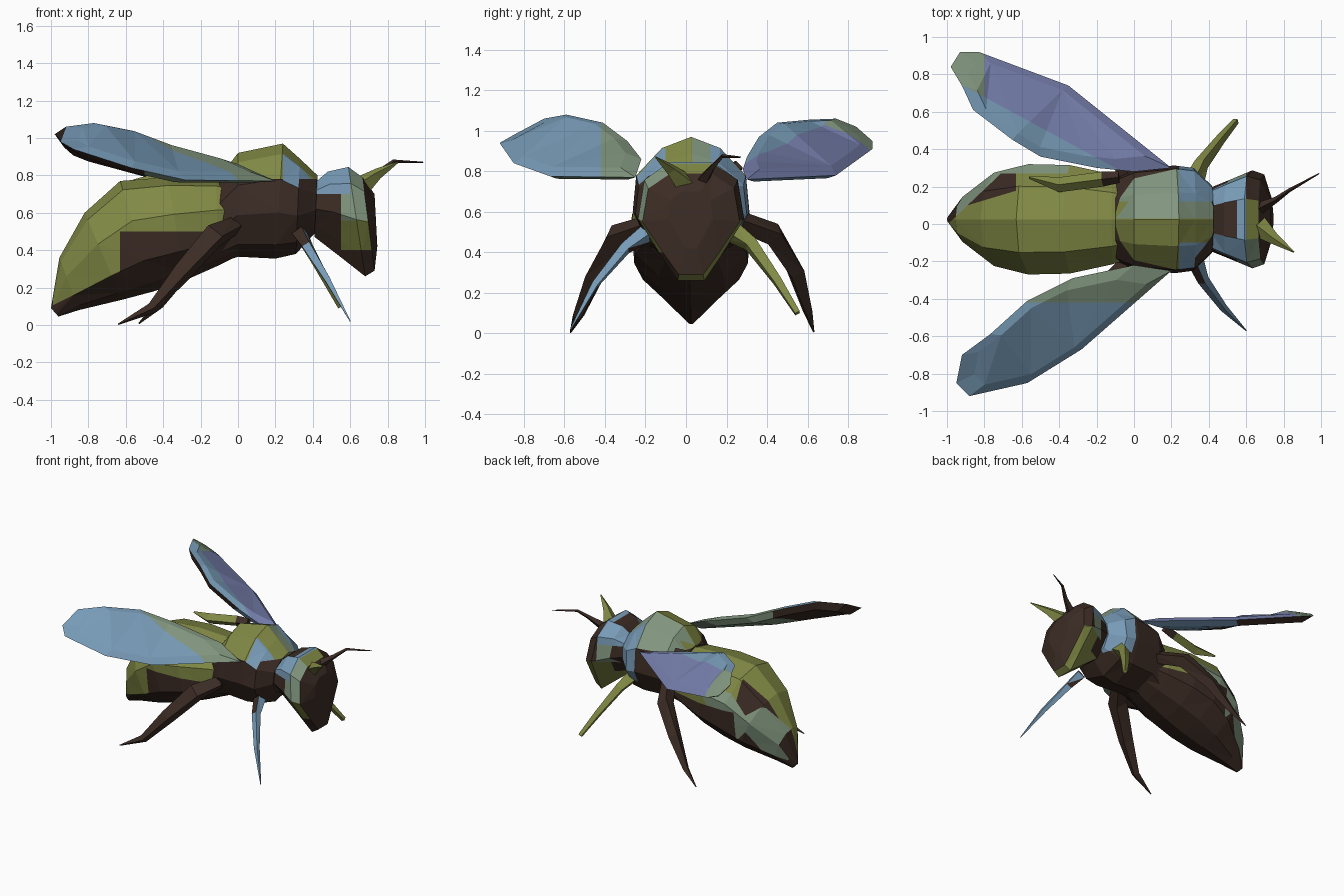
import bpy, bmesh
from mathutils import Vector as V

if "Cube" in bpy.data.objects:
    bpy.data.objects.remove(bpy.data.objects["Cube"])

# Flat colours
def material(name, rgb):
    m = bpy.data.materials.new(name)
    m.diffuse_color = (*rgb, 1)
    m.use_nodes = True
    m.node_tree.nodes["Principled BSDF"].inputs["Base Color"].default_value = m.diffuse_color
    return m

MATS = [material("olive", (0.225, 0.255, 0.06)),
        material("dark brown", (0.045, 0.025, 0.018)),
        material("sky blue", (0.185, 0.325, 0.47)),
        material("grey green", (0.225, 0.31, 0.215)),
        material("lavender", (0.19, 0.22, 0.43))]
OLIVE, BROWN, BLUE, GREEN, LAV = range(5)


def finish(bm, name, colour, cuts=()):
    """Triangulate, cut along the colour borders, colour the faces by rule."""
    bmesh.ops.recalc_face_normals(bm, faces=bm.faces)
    bmesh.ops.triangulate(bm, faces=bm.faces)
    for co, no in cuts:
        bmesh.ops.bisect_plane(bm, geom=bm.verts[:] + bm.edges[:] + bm.faces[:],
                               dist=1e-5, plane_co=co, plane_no=no)
    bm.normal_update()
    for f in bm.faces:
        f.material_index = colour(f.calc_center_median(), f.normal) if callable(colour) else colour
    me = bpy.data.meshes.new(name)
    bm.to_mesh(me)
    bm.free()
    for m in MATS:
        me.materials.append(m)
    ob = bpy.data.objects.new(name, me)
    bpy.context.collection.objects.link(ob)


def loft(rings):
    """Skin a row of equal rings and cap both ends."""
    bm = bmesh.new()
    vs = [[bm.verts.new(p) for p in r] for r in rings]
    n = len(vs[0])
    for a, b in zip(vs, vs[1:]):
        for i in range(n):
            j = (i + 1) % n
            bm.faces.new((a[i], a[j], b[j], b[i]))
    bm.faces.new(vs[0])
    bm.faces.new(vs[-1])
    return bm


def body(stations, profile, yc):
    """Stations: top x, top z, bottom x, bottom z, half width.
    Profile: (share of the way down, share of the half width)."""
    rings = []
    for tx, tz, bx, bz, hw in stations:
        half = [(tx + (bx - tx) * t, hw * w, tz + (bz - tz) * t) for t, w in profile]
        ring = [V((x, yc + y, z)) for x, y, z in half]
        ring += [V((x, yc - y, z)) for x, y, z in reversed(half) if y > 0]
        rings.append(ring)
    return loft(rings)


def limb(name, points, colour, cuts=()):
    """Tapered four-sided tube; points are x, y, z, radius."""
    rings = []
    ps = [V(p[:3]) for p in points]
    for i, p in enumerate(ps):
        d = (ps[min(i + 1, len(ps) - 1)] - ps[max(i - 1, 0)]).normalized()
        side = d.cross(V((0, 0, 1))).normalized()
        up = side.cross(d)
        r = points[i][3]
        rings.append([p + side * r, p + up * r, p - side * r, p - up * r])
    finish(loft(rings), name, colour, cuts)


def wing(name, outline, colour, cuts):
    """Thin lens: rim outline with a smaller ring above and below."""
    rim = [V(p) for p in outline]
    mid = sum(rim, V()) / len(rim)
    nrm = sum(((a - mid).cross(b - mid) for a, b in zip(rim, rim[1:] + rim[:1])), V()).normalized()
    if nrm.z < 0:
        nrm = -nrm
    low = [mid + (p - mid) * 0.83 - nrm * 0.045 for p in rim]
    top = [mid + (p - mid) * 0.8 + nrm * 0.02 for p in rim]
    finish(loft([low, rim, top]), name, lambda c, n: colour(c, n.dot(nrm) > 0), cuts)


# Abdomen: olive back, brown belly, brown patch and grey green flank near the tail
def abdomen_colour(c, n):
    if c.x < -0.63:
        if c.z < 0.25 + (c.x + 0.7) * 0.5:
            return BROWN
        d = c.x + 0.89
        if c.y > 0.27 or c.y > 0.1 + 0.95 * d:
            return BROWN if c.x < -0.94 else GREEN
        return BROWN if d > 0 and c.y > 0.1 + 0.3 * d else OLIVE
    if c.z < 0.5:
        return BROWN
    return GREEN if c.y > 0.27 and c.x < -0.4 else OLIVE

abd_prof = [(0, 0), (0.08, 0.6), (0.36, 1), (0.72, 0.95), (0.92, 0.55), (1, 0)]
finish(body([(-1.0, 0.09, -0.96, 0.045, 0.02), (-0.955, 0.36, -0.85, 0.08, 0.12),
             (-0.82, 0.60, -0.62, 0.135, 0.25), (-0.63, 0.77, -0.45, 0.18, 0.295),
             (-0.38, 0.79, -0.28, 0.24, 0.29), (-0.12, 0.78, -0.1, 0.32, 0.24),
             (0, 0.75, 0, 0.37, 0.2)], abd_prof, 0.025),
       "abdomen", abdomen_colour,
       [((-0.63, 0, 0), (1, 0, 0)), ((0, 0, 0.5), (0, 0, 1)), ((0, 0.27, 0), (0, 1, 0)),
        ((-0.7, 0, 0.25), (-0.5, 0, 1)), ((-0.89, 0.1, 0), (-0.95, 1, 0)),
        ((-0.89, 0.1, 0), (-0.3, 1, 0))])


# Thorax: brown sides, olive and grey green back, blue front shoulders
def thorax_colour(c, n):
    if c.x > 0.24:
        if (c.y > 0.12 and c.z > 0.5) or (c.y < -0.1 and 0.76 < c.z < 0.9):
            return BLUE
    if c.z < 0.78:
        return BROWN
    return GREEN if c.y > 0.03 and c.x > -0.06 else OLIVE

finish(body([(-0.1, 0.79, -0.1, 0.33, 0.22), (0, 0.92, 0, 0.365, 0.265),
             (0.24, 0.97, 0.2, 0.355, 0.288), (0.33, 0.89, 0.31, 0.38, 0.275),
             (0.425, 0.80, 0.41, 0.49, 0.18)],
            [(0, 0), (0.09, 0.5), (0.31, 0.94), (0.6, 1), (0.88, 0.7), (1, 0)], 0.025),
       "thorax", thorax_colour,
       [((0, 0, 0.78), (0, 0, 1)), ((0.24, 0, 0), (1, 0, 0)), ((0, 0.03, 0), (0, 1, 0)),
        ((0, 0.12, 0), (0, 1, 0)), ((0, -0.1, 0), (0, 1, 0)), ((0, 0, 0.5), (0, 0, 1))])


# Head: brown face, blue crown, olive cheeks
def head_colour(c, n):
    if n.x > 0.72:
        return BROWN
    if c.x > 0.6 and c.z > 0.7:
        return BROWN if c.y > 0.15 else (OLIVE if c.y > -0.1 else GREEN)
    if c.z > 0.7:
        return BROWN if abs(c.y) < 0.08 and c.x < 0.53 else BLUE
    if c.y < 0:
        if c.x < 0.55 or c.z < 0.4:
            return BROWN
        return GREEN if c.z > 0.56 else OLIVE
    if c.x > 0.6 and c.z > 0.6:
        return BROWN
    if c.x < 0.48:
        return BROWN
    return GREEN if c.z > 0.56 else OLIVE

finish(body([(0.41, 0.76, 0.41, 0.47, 0.17), (0.48, 0.82, 0.54, 0.37, 0.21),
             (0.59, 0.845, 0.68, 0.26, 0.262), (0.665, 0.79, 0.73, 0.29, 0.24),
             (0.73, 0.70, 0.745, 0.42, 0.11)],
            [(0, 0.42), (0.15, 0.88), (0.48, 1), (0.8, 0.55), (1, 0.25)], 0.025),
       "head", head_colour,
       [((0, 0, 0.7), (0, 0, 1)), ((0.6, 0, 0), (1, 0, 0)), ((0.55, 0, 0), (1, 0, 0)),
        ((0, 0, 0.56), (0, 0, 1)), ((0, 0, 0.4), (0, 0, 1))])


# Wings: low leading edge, high trailing edge
def right_wing_colour(c, up):
    if up:
        return GREEN if c.y > -0.42 else BLUE
    return BROWN if c.x < -0.5 else GREEN

wing("right_wing",
     [(0.2, -0.25, 0.77), (-0.28, -0.67, 0.775), (-0.57, -0.85, 0.84), (-0.88, -0.92, 0.94),
      (-0.95, -0.85, 0.98), (-0.92, -0.7, 1.06), (-0.77, -0.59, 1.08), (-0.57, -0.41, 1.04),
      (-0.33, -0.29, 0.95), (0, -0.22, 0.86)], right_wing_colour,
     [((0, -0.42, 0), (0, 1, 0)), ((-0.5, 0, 0), (1, 0, 0))])


def left_wing_colour(c, up):
    if not up:
        return BROWN if c.x < -0.3 else BLUE
    if 0.46 * (c.x + 0.95) + 0.85 * (c.y - 0.76) < 0:
        return BLUE
    return GREEN if c.x < -0.8 else LAV

wing("left_wing",
     [(0.2, 0.3, 0.76), (-0.35, 0.74, 0.78), (-0.83, 0.92, 0.91), (-0.93, 0.92, 0.95),
      (-0.98, 0.84, 1.02), (-0.92, 0.74, 1.06), (-0.86, 0.61, 1.055), (-0.65, 0.45, 1.04),
      (-0.5, 0.36, 0.97), (-0.2, 0.3, 0.87), (0, 0.28, 0.81)], left_wing_colour,
     [((-0.95, 0.76, 0), (0.46, 0.85, 0)), ((-0.8, 0, 0), (1, 0, 0))])

# Small folded wing under the left wing
limb("left_hind_wing", [(-0.08, 0.25, 0.82, 0.03), (-0.17, 0.24, 0.81, 0.04),
                        (-0.4, 0.21, 0.78, 0.04), (-0.56, 0.25, 0.77, 0.008)],
     lambda c, n: BROWN if c.x > -0.17 else OLIVE)

# Legs
limb("right_hind_leg", [(-0.02, -0.2, 0.53, 0.05), (-0.13, -0.34, 0.475, 0.07),
                        (-0.30, -0.45, 0.28, 0.055), (-0.46, -0.53, 0.09, 0.03),
                        (-0.64, -0.57, 0.004, 0.004)], BROWN)
limb("left_hind_leg", [(-0.02, 0.25, 0.56, 0.05), (-0.12, 0.43, 0.49, 0.06),
                       (-0.28, 0.54, 0.31, 0.05), (-0.42, 0.6, 0.11, 0.025),
                       (-0.53, 0.63, 0.008, 0.004)], BROWN)
limb("right_front_leg", [(0.33, -0.2, 0.49, 0.045), (0.37, -0.3, 0.42, 0.032),
                         (0.48, -0.45, 0.24, 0.021), (0.6, -0.57, 0.02, 0.003)],
     lambda c, n: BROWN if c.x < 0.36 else BLUE)
limb("left_front_leg", [(0.31, 0.2, 0.52, 0.06), (0.36, 0.32, 0.44, 0.04),
                        (0.46, 0.45, 0.26, 0.028), (0.545, 0.55, 0.1, 0.018)], OLIVE)

# Antennae
limb("left_antenna", [(0.66, 0.08, 0.75, 0.035), (0.76, 0.13, 0.82, 0.016),
                      (0.83, 0.18, 0.875, 0.01), (0.99, 0.27, 0.87, 0.003)], BROWN)
limb("right_antenna", [(0.66, -0.01, 0.74, 0.06), (0.75, -0.08, 0.81, 0.03),
                       (0.855, -0.15, 0.87, 0.004)], OLIVE)
